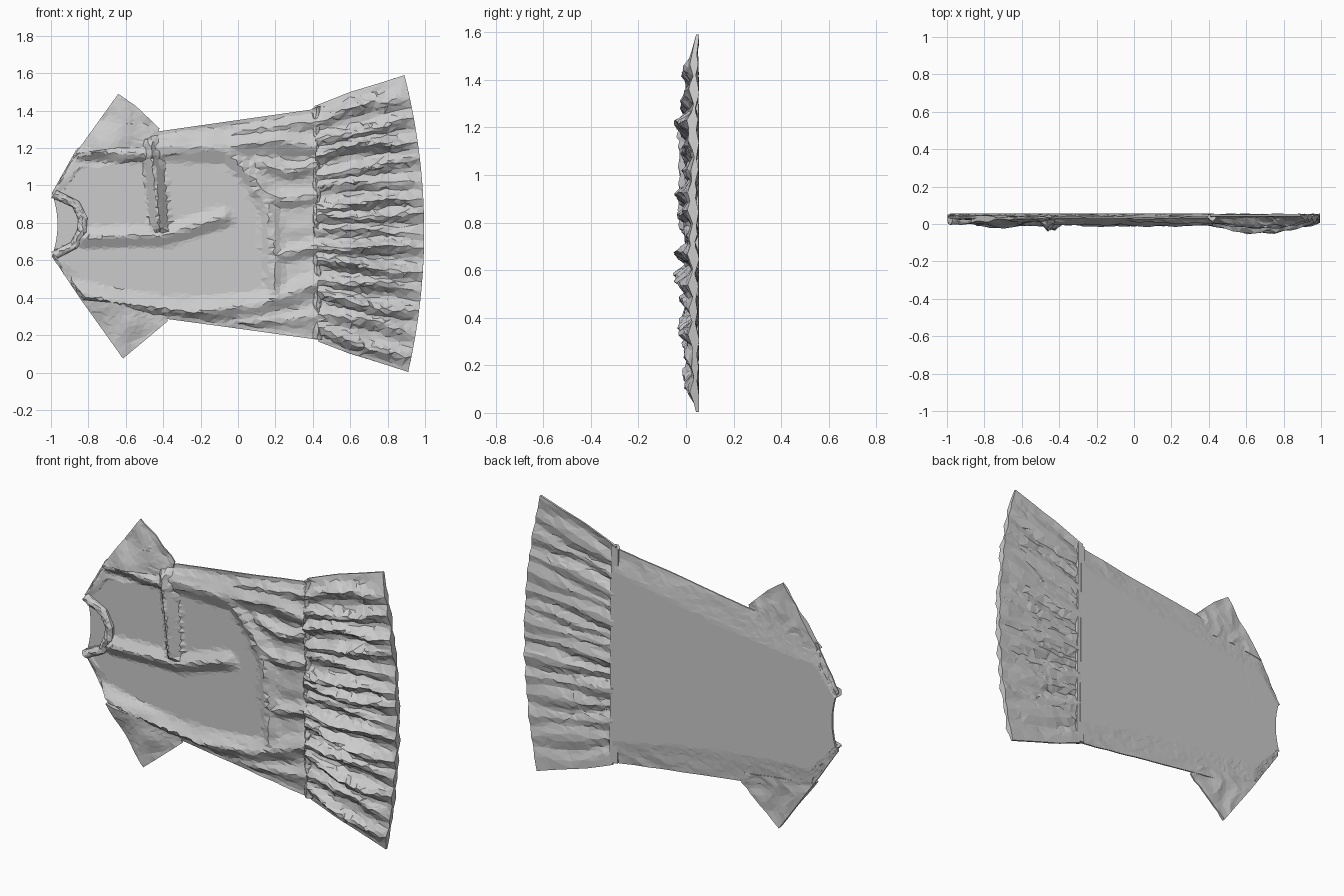
import bpy, bmesh, math, random
from mathutils import Vector, noise

if "Cube" in bpy.data.objects:
    bpy.data.objects.remove(bpy.data.objects["Cube"])

random.seed(4)
BACK = 0.055


def along(pts, t):
    f = t * (len(pts) - 1)
    i = min(int(f), len(pts) - 2)
    return Vector(pts[i]).lerp(Vector(pts[i + 1]), f - i)


def crumple(x, z, s=5.0, k=0.0):
    return noise.noise(Vector((x * s, z * s, k)))


def ridge(p, path, w):
    """Tent-shaped fold around a polyline, 1 on the line and 0 at distance w."""
    best = 9.0
    for a, b in zip(path, path[1:]):
        a, b = Vector(a), Vector(b)
        d = b - a
        t = max(0, min(1, (p - a).dot(d) / d.length_squared))
        best = min(best, (p - a - d * t).length)
    return max(0, 1 - best / w)


def panel(name, lower, upper, nu, nv, front, back, bow=(0, 0), ratio=0.4):
    """Closed flat cloth pouch between two edge lines, with separate front and back relief."""
    bm = bmesh.new()
    grids = [[], []]
    for i in range(nu + 1):
        u = i / nu
        a, b = along(lower, u), along(upper, u)
        rows = [[], []]
        for j in range(nv + 1):
            v = j / nv
            p = a.lerp(b, v)
            arch = 4 * v * (1 - v)
            p.x += (bow[0] * max(0, 1 - 4 * u) + bow[1] * u * u) * arch
            if 0 < i < nu and 0 < j < nv:
                p += Vector((random.uniform(-1, 1), random.uniform(-1, 1))) * 0.007
            yb = min(BACK, back(p, u, v))
            yf = max(-BACK, min(front(p, u, v), yb - 0.008))
            rows[0].append(bm.verts.new((p.x, yf, p.y)))
            rows[1].append(bm.verts.new((p.x, yb, p.y)))
        grids[0].append(rows[0])
        grids[1].append(rows[1])
    f, k = grids
    for i in range(nu):
        for j in range(nv):
            bm.faces.new((f[i][j], f[i + 1][j], f[i + 1][j + 1], f[i][j + 1]))
            bm.faces.new((k[i][j], k[i][j + 1], k[i + 1][j + 1], k[i + 1][j]))
    # rim joining both layers
    rim = [(i, 0) for i in range(nu)] + [(nu, j) for j in range(nv)]
    rim += [(i, nv) for i in range(nu, 0, -1)] + [(0, j) for j in range(nv, 0, -1)]
    for (a, b), (c, d) in zip(rim, rim[1:] + rim[:1]):
        bm.faces.new((f[a][b], k[a][b], k[c][d], f[c][d]))
    bmesh.ops.triangulate(bm, faces=bm.faces[:])
    bmesh.ops.recalc_face_normals(bm, faces=bm.faces[:])
    me = bpy.data.meshes.new(name)
    bm.to_mesh(me)
    bm.free()
    ob = bpy.data.objects.new(name, me)
    bpy.context.collection.objects.link(ob)
    # irregular low-poly facets
    ob.modifiers.new("facets", 'DECIMATE').ratio = ratio
    return ob


# Bodice: flat panels separated by sharp folds
FOLDS = [
    ([(-.47, 1.24), (-.44, 1.0), (-.42, .78)], .055, .055),
    ([(-.82, .72), (-.55, .73), (-.4, .73), (-.08, .83)], .06, .03),
    ([(-.84, 1.18), (-.45, 1.17)], .05, .03),
    ([(-.44, 1.21), (-.1, 1.2), (.2, 1.24), (.42, 1.21)], .085, .032),
    ([(-.05, 1.18), (.12, 1.0), (.17, .85), (.2, .42)], .06, .03),
    ([(-.85, .42), (-.6, .36), (-.3, .32), (.1, .36), (.45, .48)], .075, .035),
    ([(.1, .97), (.25, .92), (.45, .95)], .05, .03),
    ([(.12, 1.12), (.28, 1.07), (.45, 1.13)], .05, .03),
    ([(.2, .62), (.45, .68)], .05, .025),
    ([(-.1, .25), (.42, .3)], .05, .02),
    ([(0, 1.3), (.42, 1.34)], .05, .02),
]


def body_front(p, u, v):
    if ((p.x + 1.0) / .18) ** 2 + ((p.y - .79) / .14) ** 2 < 1:
        return .042
    e = min(1, min(v, 1 - v) / .05)
    h = max(r * ridge(p, path, w) for path, w, r in
            [(f[0], f[1], f[2]) for f in FOLDS])
    loose = max(0, min(1, (p.x - .15) / .1)) + (1 if min(v, 1 - v) < .14 else 0)
    n = .014 * min(1, loose) * crumple(p.x * .6, p.y, 11)
    return .04 - e * (.013 + h * 1.15 + n)


def body_back(p, u, v):
    m = .1 + .06 * math.sin(u * math.pi)
    e = min(v, 1 - v)
    if e > m:
        return BACK
    t = 1 - e / m
    return BACK - .013 * t - .012 * t * abs(crumple(p.x * .5, p.y, 10, 3))


lower = [(-.995, .62), (-.82, .36), (-.6, .315), (-.37, .285), (0, .235), (.43, .175)]
upper = [(-.995, .96), (-.86, 1.2), (-.65, 1.25), (-.42, 1.29), (0, 1.35), (.42, 1.41)]
panel("bodice", lower, upper, 64, 56, body_front, body_back, (.03, 0), .35)

# Ruffled skirt: pleats fanning out from the gathered waist
PLEATS = [(.05, .03), (.13, .03), (.2, .045), (.27, .04), (.34, .055), (.41, .055),
          (.47, .03), (.53, .045), (.575, .05), (.65, .03), (.71, .035),
          (.785, .055), (.85, .04), (.93, .03)]


def pleat(u, v, shift=0.0):
    best = 0
    for c, h in PLEATS:
        c += .012 * math.sin(u * 5 + c * 40) + shift
        best = max(best, h * max(0, 1 - abs(v - c) / .036))
    return best


def skirt_front(p, u, v):
    swell = .5 + .8 * math.sin(math.pi * min(1, u * .92 + .05))
    if u > .8:
        swell *= 1 - 1.6 * (u - .8)
    e = min(1, min(v, 1 - v) / .04)
    n = .014 * crumple(p.x, p.y, 9, 7)
    return .042 - e * (.014 + 1.15 * swell * pleat(u, v) + n)


def skirt_back(p, u, v):
    return BACK - .55 * pleat(u, v, .03) * (1 - .4 * u) - .006 * abs(crumple(p.x, p.y, 8, 5))


panel("ruffled_skirt", [(.43, .165), (.6, .1), (.75, .055), (.91, .003)],
      [(.41, 1.425), (.6, 1.5), (.75, 1.545), (.89, 1.59)],
      24, 84, skirt_front, skirt_back, (0, .095), .42)


# Puffed sleeves
def sleeve_front(p, u, v):
    puff = math.sin(math.pi * min(1, .15 + u * .85)) * (1 - v) ** .6
    return .036 - .01 * (1 - v) - .05 * puff * (1 - .45 * u) - .02 * crumple(p.x, p.y, 7, 2)


def sleeve_back(p, u, v):
    return .05 - .012 * v - .016 * abs(crumple(p.x, p.y, 9, 1))


panel("upper_sleeve", [(-.87, 1.17), (-.65, 1.2), (-.45, 1.2)],
      [(-.64, 1.49), (-.54, 1.42), (-.42, 1.305)], 16, 16, sleeve_front, sleeve_back, ratio=.35)
panel("lower_sleeve", [(-.615, .075), (-.5, .17), (-.375, .275)],
      [(-.84, .39), (-.62, .37), (-.4, .34)], 16, 16,
      lambda p, u, v: sleeve_front(p, u, 1 - v),
      lambda p, u, v: sleeve_back(p, u, 1 - v), ratio=.35)


# Collar band round the neckline
panel("collar", [(-.965, .61), (-.86, .665), (-.81, .75), (-.805, .83), (-.85, .915), (-.97, .975)],
      [(-.998, .645), (-.895, .695), (-.86, .76), (-.855, .82), (-.885, .885), (-.998, .935)],
      30, 4,
      lambda p, u, v: .028 - .03 * math.sin(math.pi * (.15 + .7 * v)) - .012 * crumple(p.x, p.y, 18),
      lambda p, u, v: .05, ratio=.6)


# Gathered waist seam
panel("waist_seam", [(.4, .18), (.45, .175)], [(.395, 1.41), (.44, 1.425)], 4, 70,
      lambda p, u, v: .034 - (.022 + .02 * crumple(p.x, p.y, 16)) * math.sin(math.pi * u),
      lambda p, u, v: .052, ratio=.5)
